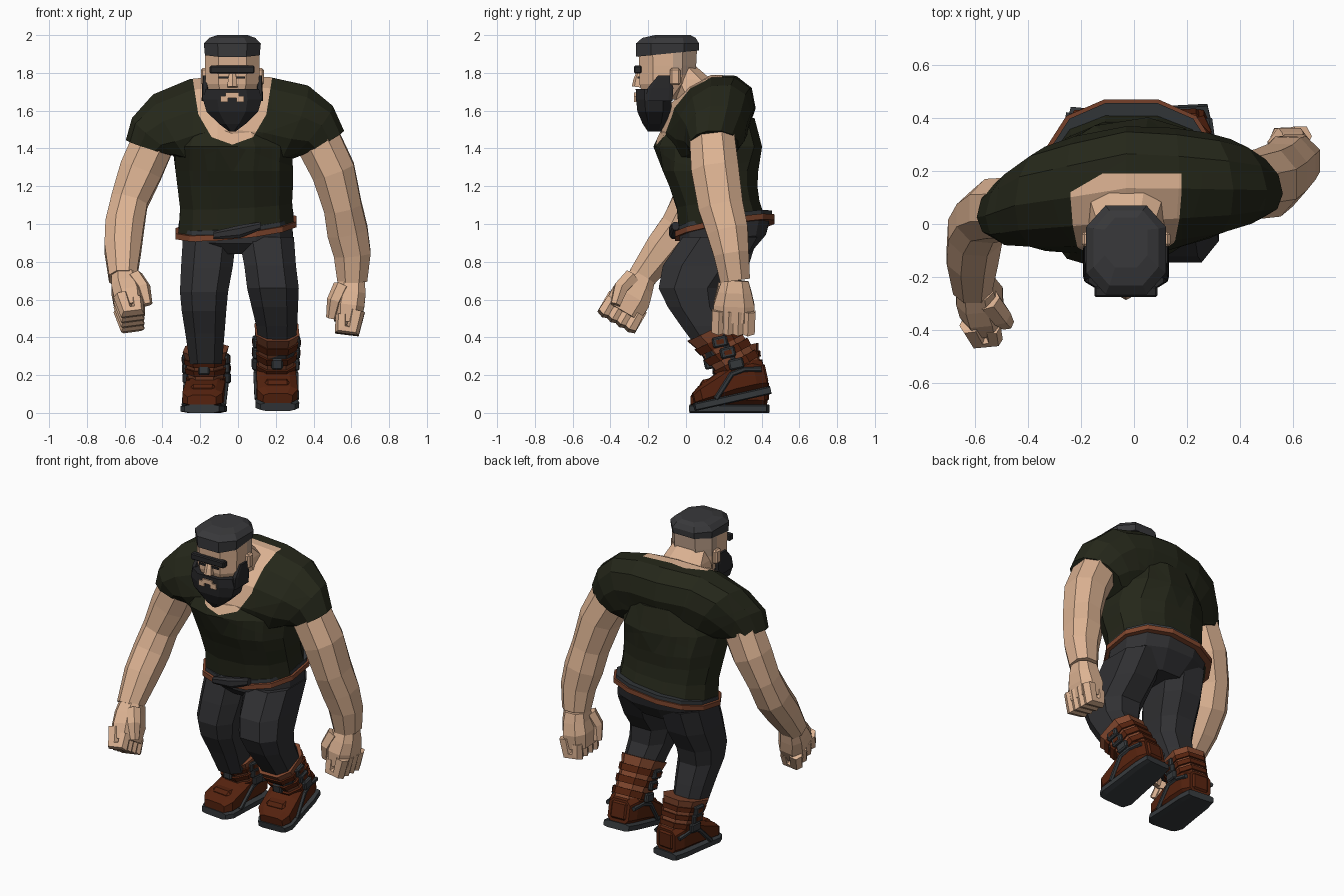
import bpy, bmesh, math
from mathutils import Vector as V, Matrix

if "Cube" in bpy.data.objects:
    bpy.data.objects.remove(bpy.data.objects["Cube"])


def material(name, rgb):
    m = bpy.data.materials.new(name)
    m.diffuse_color = (*rgb, 1)
    m.use_nodes = True
    m.node_tree.nodes["Principled BSDF"].inputs["Base Color"].default_value = m.diffuse_color
    return m


SKIN = material("skin", (0.72, 0.45, 0.29))
STUBBLE = material("shaved_scalp", (0.50, 0.345, 0.25))
SHIRT = material("dark_olive", (0.018, 0.020, 0.010))
PANTS = material("charcoal_cloth", (0.030, 0.030, 0.033))
HAIR = material("hair_grey", (0.040, 0.040, 0.043))
BEARD = material("beard_black", (0.020, 0.020, 0.022))
LEATHER = material("dark_red_leather", (0.090, 0.016, 0.0045))
TAN = material("tan_leather", (0.210, 0.060, 0.026))
METAL = material("sole_grey", (0.036, 0.041, 0.045))
I = Matrix.Identity(4)


def finish(bm, name, mats, mat=I):
    bmesh.ops.recalc_face_normals(bm, faces=bm.faces)
    bm.transform(mat)
    me = bpy.data.meshes.new(name)
    bm.to_mesh(me)
    bm.free()
    for m in mats if isinstance(mats, list) else [mats]:
        me.materials.append(m)
    ob = bpy.data.objects.new(name, me)
    bpy.context.collection.objects.link(ob)
    return ob


def loft_bm(rings, n=8, p=0.75):
    """Skin of rings (centre, half axis u, half axis v); p below 1 squares them."""
    bm, rows = bmesh.new(), []
    for c, u, v in rings:
        row = []
        for i in range(n):
            a = 2 * math.pi * (i + 0.5) / n
            x = math.copysign(abs(math.cos(a)) ** p, math.cos(a))
            y = math.copysign(abs(math.sin(a)) ** p, math.sin(a))
            row.append(bm.verts.new(V(c) + V(u) * x + V(v) * y))
        rows.append(row)
    for a, b in zip(rows, rows[1:]):
        for i in range(n):
            bm.faces.new((a[i], a[(i + 1) % n], b[(i + 1) % n], b[i]))
    bm.faces.new(rows[0])
    bm.faces.new(rows[-1])
    return bm


def loft(name, rings, mats, n=8, p=0.75, mat=I):
    return finish(loft_bm(rings, n, p), name, mats, mat)


def flat(x, y, z, rx, ry, tilt_x=0, tilt_y=0):
    """Level ring, with optional rise along x and y."""
    return ((x, y, z), (rx, 0, rx * tilt_x), (0, ry, ry * tilt_y))


def tube(name, pts, radii, mats, ref=(1, 0, 0), n=8, p=0.9, mat=I):
    pts, rings = [V(q) for q in pts], []
    for i, q in enumerate(pts):
        t = (pts[min(i + 1, len(pts) - 1)] - pts[max(i - 1, 0)]).normalized()
        u = (V(ref) - t * V(ref).dot(t)).normalized()
        r = radii[i] if isinstance(radii[i], tuple) else (radii[i], radii[i])
        rings.append((q, u * r[0], t.cross(u) * r[1]))
    return loft(name, rings, mats, n, p, mat)


def box(name, lo, hi, mats, bevel=0.0, mat=I):
    bm = bmesh.new()
    bmesh.ops.create_cube(bm, size=1)
    lo, hi = V(lo), V(hi)
    for v in bm.verts:
        v.co = V([(lo[k] + hi[k]) / 2 + v.co[k] * (hi[k] - lo[k]) for k in range(3)])
    if bevel:
        bmesh.ops.bevel(bm, geom=bm.edges[:], offset=bevel, segments=1, affect='EDGES')
    return finish(bm, name, mats, mat)


def paint_inside(bm, planes):
    """Cut along planes; faces inside all of them take the second material."""
    for co, no in planes:
        bmesh.ops.bisect_plane(bm, geom=bm.verts[:] + bm.edges[:] + bm.faces[:],
                               plane_co=co, plane_no=no)
    for f in bm.faces:
        c = f.calc_center_median()
        f.material_index = int(all((c - co).dot(no) > 0 for co, no in planes))
    return bm


# Shirt: neckline is a convex outline in the front projection, limited at the nape
NECK = [(-.24, 1.95), (-.24, 1.77), (-.21, 1.58), (-.14, 1.46), (-.03, 1.42),
        (.08, 1.46), (.15, 1.58), (.18, 1.77), (.18, 1.95)]
NECK_PLANES = [(V((a, 0, b)), V((b - d, 0, c - a)).normalized())
               for (a, b), (c, d) in zip(NECK, NECK[1:])]
NECK_PLANES += [(V((0, .19, 0)), V((0, -1, 0))), (V((-.24, .12, 0)), V((.5, -.86, 0)))]

body = loft_bm([flat(-.01, .195, .965, .315, .235, .11, .18),
                flat(-.01, .170, 1.10, .305, .225, .05, .08),
                flat(-.015, .145, 1.20, .315, .24),
                flat(-.02, .130, 1.28, .32, .26),
                ((-.03, .115, 1.41), (.32, .05, 0), (-.02, .28, 0)),
                ((-.03, .13, 1.56), (.24, .03, 0), (0, .23, 0))], 12, .85)
finish(paint_inside(body, NECK_PLANES), "shirt_body", [SHIRT, SKIN])
shoulders = loft_bm([((-.45, .06, 1.40), (-.14, 0, .045), (.03, .125, 0)),
                     ((-.41, .075, 1.45), (-.145, 0, .115), (.04, .16, 0)),
                     ((-.335, .095, 1.50), (-.11, .03, .195), (.03, .195, .01)),
                     ((-.21, .11, 1.545), (-.045, .05, .23), (0, .215, .0)),
                     ((-.03, .118, 1.555), (0, .085, .24), (0, .235, -.01)),
                     ((.14, .132, 1.55), (.03, .065, .235), (0, .22, .0)),
                     ((.28, .145, 1.52), (.09, .04, .22), (-.03, .195, .01)),
                     ((.37, .155, 1.48), (.125, .02, .15), (-.04, .165, 0)),
                     ((.42, .15, 1.42), (.138, 0, .075), (-.03, .13, 0))], 12, .95)
finish(paint_inside(shoulders, NECK_PLANES), "shirt_shoulders", [SHIRT, SKIN])

# Neck and head, with a shaved patch behind the temples
loft("neck", [flat(-.03, .10, 1.62, .17, .14), flat(-.03, .02, 1.765, .14, .12),
              flat(-.03, -.05, 1.85, .11, .09)], SKIN)
head = loft_bm([flat(-.03, -.13, 1.66, .11, .10), flat(-.03, -.10, 1.74, .15, .155),
                flat(-.03, -.097, 1.84, .153, .16), flat(-.03, -.097, 1.93, .153, .165)])
paint_inside(head, [(V((0, -.07, 0)), V((0, 1, 0))), (V((0, 0, 1.79)), V((0, 0, 1)))])
finish(head, "head", [SKIN, STUBBLE])
loft("hair", [flat(-.03, -.098, 1.902, .154, .177, 0, .1), flat(-.03, -.098, 1.955, .16, .178),
              flat(-.03, -.09, 1.985, .13, .15), flat(-.03, -.07, 2.0, .085, .10)], HAIR)
loft("beard", [flat(-.03, -.172, 1.715, .15, .10), flat(-.03, -.17, 1.66, .165, .10),
               flat(-.03, -.168, 1.595, .145, .095), flat(-.03, -.165, 1.53, .075, .068),
               flat(-.03, -.165, 1.49, .018, .04)], BEARD)
box("brow", (-.15, -.275, 1.797), (.088, -.235, 1.838), BEARD, .006)
tube("nose", [(-.03, -.245, 1.80), (-.03, -.252, 1.765), (-.03, -.257, 1.725)],
     [.018, .026, .03], SKIN, n=6)
for i, x in enumerate((-.092, -.008)):
    box("mouth_half_%d" % i, (x, -.274, 1.645), (x + .04, -.262, 1.678), SKIN)
    box("eye_%d" % i, (x - .01, -.256, 1.77), (x + .045, -.245, 1.782), BEARD)
box("upper_lip", (-.066, -.275, 1.668), (.006, -.262, 1.695), SKIN)
for s in (-1, 1):
    x = -.03 + s * .145
    loft("sideburn", [flat(x, -.145, 1.65, .018, .075), flat(x, -.135, 1.72, .016, .07),
                      flat(x, -.115, 1.785, .012, .035)], BEARD, p=.4)
    box("ear", (x - .022, -.085, 1.735), (x + .022, -.03, 1.825), SKIN, .01)


# Arms and fists
def hand(side, w, d, s):
    n = "left_" if side > 0 else "right_"
    w, d, s, inner = V(w), V(d).normalized(), V(s).normalized(), V((-side, 0, 0))
    tube(n + "palm", [w, w + d * .06, w + d * .13 + inner * .01, w + d * .22 + inner * .015],
         [(.075, .075), (.083, .095), (.088, .115), (.075, .11)], SKIN, p=.75)
    for i in range(4):
        a = w + d * .16 + s * (i - 1.5) * .052 - inner * .035
        b = a + d * .105 + inner * .02
        c = b + inner * .06 - d * .01
        tube(n + "finger", [a, b, c, c - d * .075], [.042, .042, .04, .034], SKIN, ref=s, n=6)
    a = w + d * .03 - s * .05 + inner * .05
    tube(n + "thumb", [a, a + d * .08 - s * .02 + inner * .035, a + d * .17 + inner * .05],
         [.045, .042, .028], SKIN, ref=s, n=6)


tube("right_arm", [(-.45, .06, 1.43), (-.515, .055, 1.28), (-.575, .025, 1.12), (-.60, -.03, .99),
                   (-.61, -.12, .87), (-.61, -.24, .71)],
     [.122, .122, .105, .110, .104, .078], SKIN)
hand(-1, (-.60, -.23, .72), (.10, -.50, -.86), (0, .86, -.50))
tube("left_arm", [(.425, .14, 1.44), (.505, .155, 1.28), (.555, .185, 1.09), (.58, .22, .96),
                  (.605, .24, .84), (.605, .26, .70)],
     [.128, (.123, .135), (.108, .128), (.115, .118), (.105, .10), .085], SKIN)
hand(1, (.60, .26, .70), (-.03, -.04, -1), (0, 1, -.04))

# Trousers and belt
loft("trouser_seat", [flat(-.005, .205, 1.0, .30, .25, .1, .17), flat(0, .195, .92, .30, .235, 0, .1),
                      flat(0, .18, .84, .20, .16)], PANTS, 12, .85)
loft("right_trouser_leg", [flat(-.15, .19, .93, .15, .20), flat(-.165, .145, .77, .145, .195),
                           flat(-.18, .10, .64, .135, .17), flat(-.18, .10, .54, .125, .145),
                           flat(-.175, .15, .42, .11, .13), flat(-.17, .21, .26, .09, .11)], PANTS)
loft("left_trouser_leg", [flat(.15, .18, .93, .155, .21), flat(.17, .085, .78, .145, .22),
                          flat(.185, .025, .66, .145, .18), flat(.195, .05, .56, .13, .155),
                          flat(.205, .11, .46, .115, .145), flat(.21, .21, .28, .09, .11)], PANTS)
for name, z, h, k, m in (("belt", .966, .030, 1.015, TAN), ("belt_trim", .985, .034, .965, METAL)):
    loft(name, [flat(-.01, .205, z + e, .325 * k, .268 * k, .10, .17) for e in (0, h)], m, 12, .85)
loft("belt_front_wrap", [((-.13, -.062, .94), (0, 0, .022), (0, .02, 0)),
                         ((.01, -.070, .96), (0, 0, .036), (0, .022, 0)),
                         ((.12, -.055, .99), (0, 0, .022), (0, .02, 0))], PANTS)


# Boots, built toe-forward around a local origin
def boot(side, mat, rise, lean):
    n = "left_boot_" if side > 0 else "right_boot_"
    loft(n + "sole", [((0, y, .022), (r, 0, 0), (0, 0, .022)) for y, r in
                      ((-.205, .095), (-.16, .12), (0, .11), (.12, .105), (.205, .09))],
         METAL, p=.4, mat=mat)
    loft(n + "foot", [((0, y, .035 + h / 2), (r, 0, 0), (0, 0, h / 2)) for y, r, h in
                      ((-.20, .08, .06), (-.16, .112, .09), (-.06, .11, .135), (.03, .108, .18),
                       (.14, .10, .18), (.195, .075, .15))], LEATHER, p=.5, mat=mat)
    axis = lambda t: (0, .08 - lean * t, .15 + rise * t)
    ring = lambda t, k: (axis(t), (k * (.096 + .012 * t), 0, 0), (0, k * (.11 + .015 * t), k * .03))
    loft(n + "shaft", [ring(0, 1), ring(.5, 1), ring(.85, 1.03), ring(1.1, 1.13)], TAN, mat=mat)
    box(n + "toe_plate", (-.07, -.15, .10), (.07, -.075, .152), LEATHER, .02, mat)
    for t in (.12, .42, .70):
        loft(n + "strap", [ring(t, 1.09), ring(t + .17, 1.12)], LEATHER, mat=mat)
        c = V(axis(t + .085))
        for s in (-1, 1):
            box(n + "buckle", c + V((s * .112 - .014, -.045, -.028)),
                c + V((s * .112 + .014, .035, .028)), METAL, .008, mat)
            if t > .2:
                box(n + "buckle_plate", c + V((s * .125 - .003, -.025, -.012)),
                    c + V((s * .125 + .003, .015, .012)), LEATHER, 0, mat)
    y = axis(.4)[1]
    box(n + "front_buckle", (-.03, y - .145, .20), (.03, y - .09, .26), METAL, .008, mat)
    for s in (-1, 1):
        tube(n + "side_trim", [(s * .105, -.09, .04), (s * .107, .02, .15), (s * .098, .09, .16),
                               (s * .09, .18, .14)], [.014] * 4, METAL, n=6, mat=mat)
    box(n + "heel_guard", (-.055, .175, .06), (.055, .205, .17), LEATHER, .012, mat)


boot(-1, Matrix.Translation((-.172, .23, 0)) @ Matrix.Rotation(-.10, 4, 'Z'), .17, .06)
# The left heel is lifted, pivoting on the toe
boot(1, Matrix.Translation((.21, .05, .01)) @ Matrix.Rotation(.05, 4, 'Z')
     @ Matrix.Rotation(.22, 4, 'X') @ Matrix.Translation((0, .205, 0)), .23, .10)
